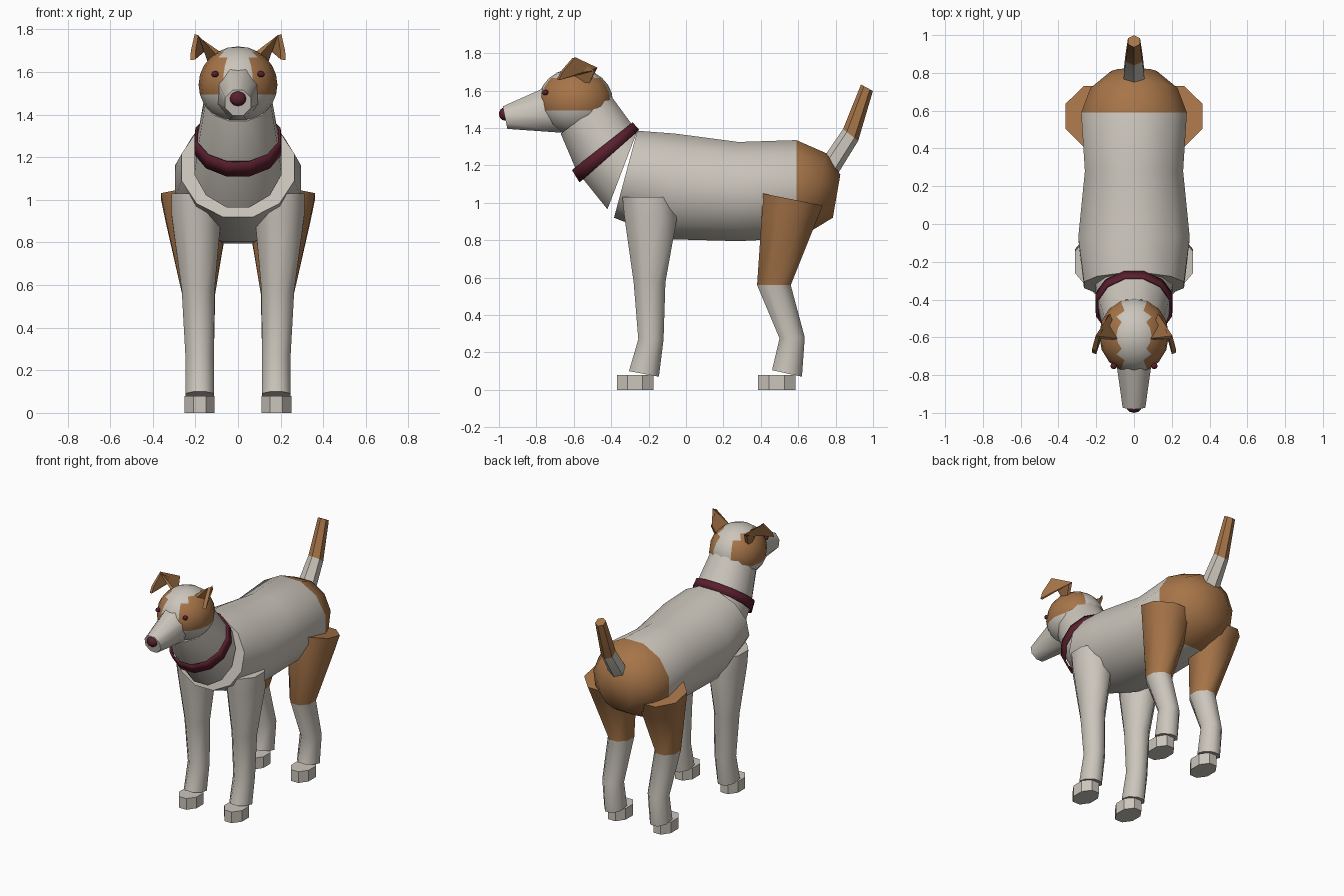
import bpy, bmesh, math
from mathutils import Vector, Matrix

if "Cube" in bpy.data.objects:
    bpy.data.objects.remove(bpy.data.objects["Cube"])


def material(name, rgb):
    m = bpy.data.materials.new(name)
    m.diffuse_color = (*rgb, 1)
    m.use_nodes = True
    m.node_tree.nodes["Principled BSDF"].inputs["Base Color"].default_value = m.diffuse_color
    return m


WHITE = material("cream white", (0.60, 0.56, 0.50))
TAN = material("tan brown", (0.38, 0.175, 0.065))
RED = material("dark red", (0.10, 0.014, 0.027))


def finish(name, bm, mats, angle=50):
    bmesh.ops.recalc_face_normals(bm, faces=bm.faces)
    mesh = bpy.data.meshes.new(name)
    bm.to_mesh(mesh)
    bm.free()
    for m in mats:
        mesh.materials.append(m)
    ob = bpy.data.objects.new(name, mesh)
    bpy.context.collection.objects.link(ob)
    bpy.ops.object.select_all(action='DESELECT')
    ob.select_set(True)
    bpy.context.view_layer.objects.active = ob
    if angle:
        bpy.ops.object.shade_smooth_by_angle(angle=math.radians(angle))
    return ob


def loft(name, rings, sides, mats, tan_from=99, tan_to=99, angle=50, caps=True):
    """Skin of rings (x, half_width, (y, z) of one edge, (y, z) of the opposite edge).
    Segments tan_from..tan_to take the second material."""
    bm = bmesh.new()
    k = 1 / math.cos(math.pi / sides)
    loops = []
    for x, w, p, q in rings:
        c = Vector((x, (p[0] + q[0]) / 2, (p[1] + q[1]) / 2))
        v = Vector((0, p[0] - q[0], p[1] - q[1])) / 2 * k
        u = Vector((w * k, 0, 0))
        loops.append([bm.verts.new(c + u * math.cos(a) + v * math.sin(a))
                      for a in ((i + 0.5) * math.tau / sides for i in range(sides))])
    last = len(loops) - 2
    for s, (a, b) in enumerate(zip(loops, loops[1:])):
        for i in range(sides):
            j = (i + 1) % sides
            f = bm.faces.new((a[i], a[j], b[j], b[i]))
            f.material_index = int(tan_from <= s <= tan_to)
    if caps:
        bm.faces.new(loops[0]).material_index = int(tan_from <= 0 <= tan_to)
        bm.faces.new(loops[-1]).material_index = int(tan_from <= last <= tan_to)
    return finish(name, bm, mats, angle)


def ball(name, centre, radii, segs, rings, mats, rule=None):
    bm = bmesh.new()
    bmesh.ops.create_uvsphere(bm, u_segments=segs, v_segments=rings, radius=1)
    bmesh.ops.transform(bm, matrix=Matrix.Translation(centre) @ Matrix.Diagonal((*radii, 1)),
                        verts=bm.verts)
    if rule:
        for f in bm.faces:
            f.material_index = int(rule(f.calc_center_median()))
    return finish(name, bm, mats)


# Torso with a tan rump
loft("torso", [
    (0, 0.265, (-0.26, 1.385), (-0.385, 0.92)),
    (0, 0.295, (-0.06, 1.37), (-0.09, 0.805)),
    (0, 0.26, (0.28, 1.325), (0.28, 0.795)),
    (0, 0.28, (0.59, 1.335), (0.59, 0.81)),
    (0, 0.23, (0.75, 1.265), (0.67, 0.85)),
    (0, 0.12, (0.825, 1.15), (0.785, 0.92)),
], 12, [WHITE, TAN], 3, 4)

# Neck
loft("neck", [
    (0, 0.155, (-0.40, 1.57), (-0.67, 1.37)),
    (0, 0.185, (-0.29, 1.42), (-0.585, 1.17)),
    (0, 0.205, (-0.26, 1.385), (-0.42, 0.965)),
], 12, [WHITE])

# Collar band
collar = loft("collar", [
    (0, 0.20, (-0.285, 1.43), (-0.61, 1.175)),
    (0, 0.205, (-0.25, 1.39), (-0.57, 1.11)),
], 12, [RED], caps=False)
band = collar.modifiers.new("thickness", 'SOLIDIFY')
band.thickness = 0.012

# Head with tan side patches
ball("head", (0, -0.59, 1.54), (0.185, 0.2, 0.18), 16, 12, [WHITE, TAN],
     lambda c: c.z > 1.493 and abs(c.x) > 0.075 and c.y > -0.76)

# Muzzle and nose
loft("muzzle", [
    (0, 0.10, (-0.70, 1.64), (-0.67, 1.375)),
    (0, 0.06, (-0.98, 1.515), (-0.955, 1.395)),
], 8, [WHITE])
ball("nose", (0, -0.97, 1.475), (0.04, 0.03, 0.035), 10, 8, [RED])

# Tail with a tan end
loft("tail", [
    (0, 0.058, (0.73, 1.22), (0.80, 1.15)),
    (0, 0.045, (0.845, 1.39), (0.915, 1.335)),
    (0, 0.032, (0.94, 1.63), (0.995, 1.60)),
], 6, [WHITE, TAN], 1, 1, angle=30)

for side, s in (("right", 1), ("left", -1)):
    # Legs, listed as front edge and back edge of every ring
    loft(side + "_front_leg", [
        (0.195 * s, 0.118, (-0.34, 1.03), (-0.065, 1.03)),
        (0.195 * s, 0.116, (-0.33, 0.93), (-0.05, 0.91)),
        (0.187 * s, 0.077, (-0.28, 0.575), (-0.11, 0.575)),
        (0.18 * s, 0.067, (-0.255, 0.27), (-0.12, 0.27)),
        (0.18 * s, 0.067, (-0.305, 0.10), (-0.145, 0.07)),
    ], 8, [WHITE])
    loft(side + "_back_leg", [
        (0.20 * s, 0.162, (0.41, 1.05), (0.73, 0.985)),
        (0.195 * s, 0.145, (0.405, 0.93), (0.69, 0.885)),
        (0.185 * s, 0.078, (0.38, 0.56), (0.56, 0.56)),
        (0.18 * s, 0.067, (0.50, 0.275), (0.635, 0.28)),
        (0.18 * s, 0.067, (0.46, 0.105), (0.62, 0.07)),
    ], 8, [WHITE, TAN], 0, 1)

    # Paws
    for part, y0, y1 in (("front", -0.37, -0.175), ("back", 0.385, 0.585)):
        loft(f"{side}_{part}_paw", [
            (0.18 * s, 0.07, (y0, 0.08), (y1, 0.08)),
            (0.18 * s, 0.07, (y0, 0), (y1, 0)),
        ], 8, [WHITE], angle=30)

    # Eyes
    ball(side + "_eye", (0.108 * s, -0.752, 1.59), (0.017, 0.017, 0.015), 8, 6, [RED])

    # Folded ear: a rising panel and a flap bent forward from the ridge
    bm = bmesh.new()
    root_b, root_f, ridge_b, ridge_f, tip, tip_top = [
        bm.verts.new((x * s, y, z)) for x, y, z in (
            (0.12, -0.525, 1.62), (0.09, -0.61, 1.685), (0.135, -0.48, 1.715),
            (0.195, -0.60, 1.775), (0.212, -0.685, 1.657), (0.21, -0.665, 1.70))]
    bm.faces.new((root_b, root_f, ridge_f, ridge_b))
    bm.faces.new((ridge_b, ridge_f, tip_top, tip))
    ear = finish(side + "_ear", bm, [TAN], 0)
    mod = ear.modifiers.new("thickness", 'SOLIDIFY')
    mod.thickness = 0.025
    mod.offset = 0
